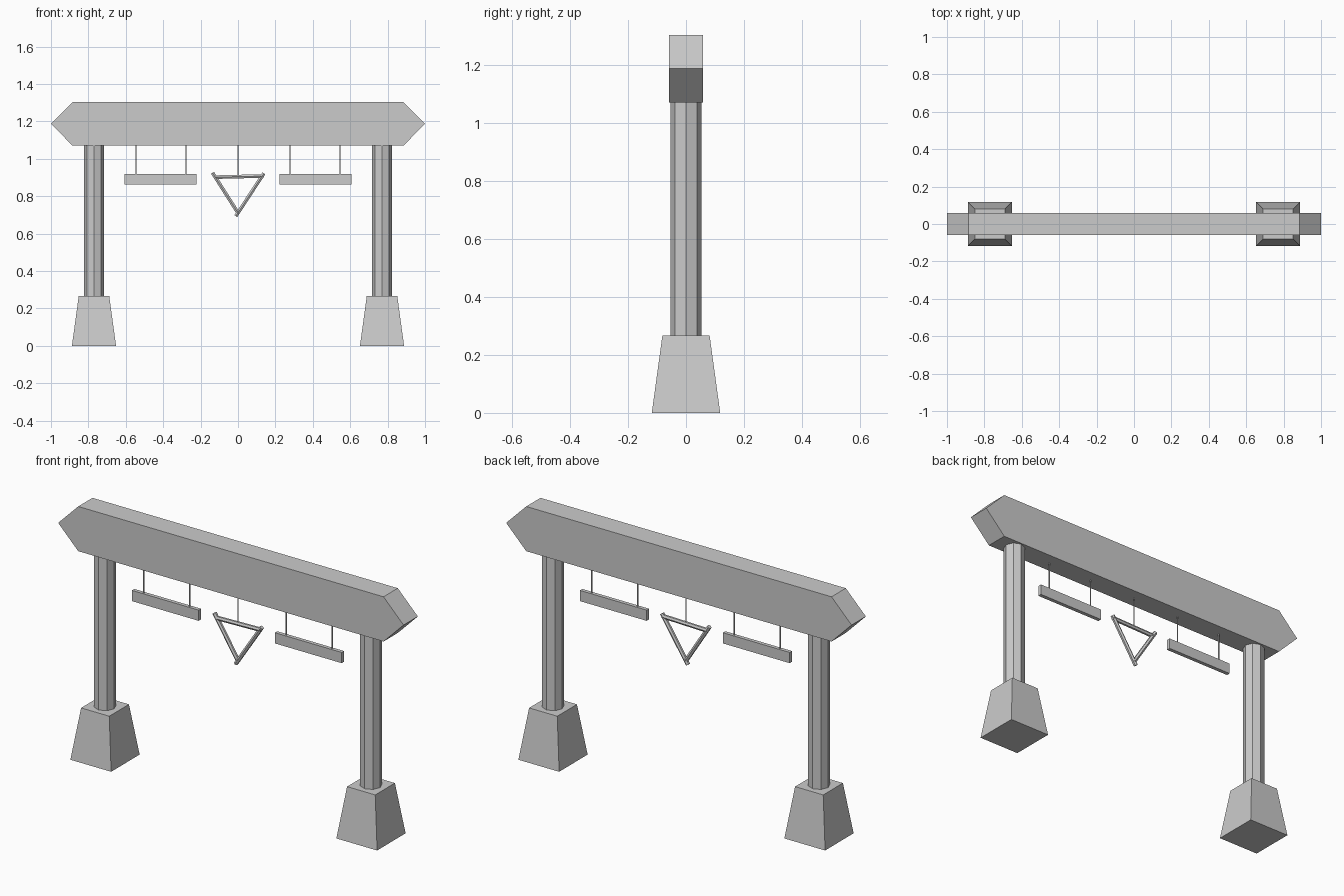
import bpy, bmesh, math
from mathutils import Vector

if "Cube" in bpy.data.objects:
    bpy.data.objects.remove(bpy.data.objects["Cube"])


def finish(name, bm):
    bmesh.ops.recalc_face_normals(bm, faces=bm.faces)
    me = bpy.data.meshes.new(name)
    bm.to_mesh(me)
    bm.free()
    ob = bpy.data.objects.new(name, me)
    bpy.context.collection.objects.link(ob)
    return ob


def box(name, center, size):
    bm = bmesh.new()
    bmesh.ops.create_cube(bm, size=1)
    for v in bm.verts:
        v.co = Vector(a * s + c for a, s, c in zip(v.co, size, center))
    return finish(name, bm)


def rod(name, a, b, r, sides, turn=0.0):
    a, b = Vector(a), Vector(b)
    bm = bmesh.new()
    bmesh.ops.create_cone(bm, cap_ends=True, segments=sides, radius1=r,
                          radius2=r, depth=(b - a).length)
    q = Vector((0, 0, 1)).rotation_difference(b - a)
    c, s = math.cos(turn), math.sin(turn)
    for v in bm.verts:
        x, y, z = v.co
        v.co = q @ Vector((c * x - s * y, s * x + c * y, z)) + (a + b) / 2
    return finish(name, bm)


# crossbeam with pointed ends
bm = bmesh.new()
profile = [(-1, 1.187), (-0.884, 1.07), (0.884, 1.07),
           (1, 1.187), (0.884, 1.304), (-0.884, 1.304)]
face = bm.faces.new([bm.verts.new((x, -0.059, z)) for x, z in profile])
ext = bmesh.ops.extrude_face_region(bm, geom=[face])
for v in ext["geom"]:
    if isinstance(v, bmesh.types.BMVert):
        v.co.y = 0.059
finish("crossbeam", bm)

for side, label in ((-1, "left"), (1, "right")):
    x = 0.77 * side
    # tapered footing
    foot = box(label + "_footing", (x, 0, 0.1335), (0.236, 0.236, 0.267))
    for v in foot.data.vertices:
        if v.co.z > 0.2:
            v.co.x = x + (v.co.x - x) * 0.69
            v.co.y *= 0.69
    # octagonal post
    rod(label + "_post", (x, 0, 0.26), (x, 0, 1.08), 0.053, 8)
    # hanging plank with two cords
    box(label + "_plank", (0.414 * side, 0, 0.892), (0.386, 0.02, 0.056))
    for i, cx in enumerate((0.279, 0.545)):
        rod(f"{label}_cord_{i + 1}", (cx * side, 0, 0.915),
            (cx * side, 0, 1.075), 0.003, 6)

# hanging triangle of three bars and its cord
rod("triangle_top_bar", (-0.125, 0, 0.902), (0.135, 0, 0.908), 0.011, 6)
rod("triangle_left_bar", (-0.136, 0, 0.925), (0.002, 0, 0.708), 0.011, 6)
rod("triangle_right_bar", (0.138, 0, 0.922), (-0.012, 0, 0.693), 0.011, 6)
rod("triangle_cord", (0, 0, 0.905), (0, 0, 1.075), 0.003, 6)
